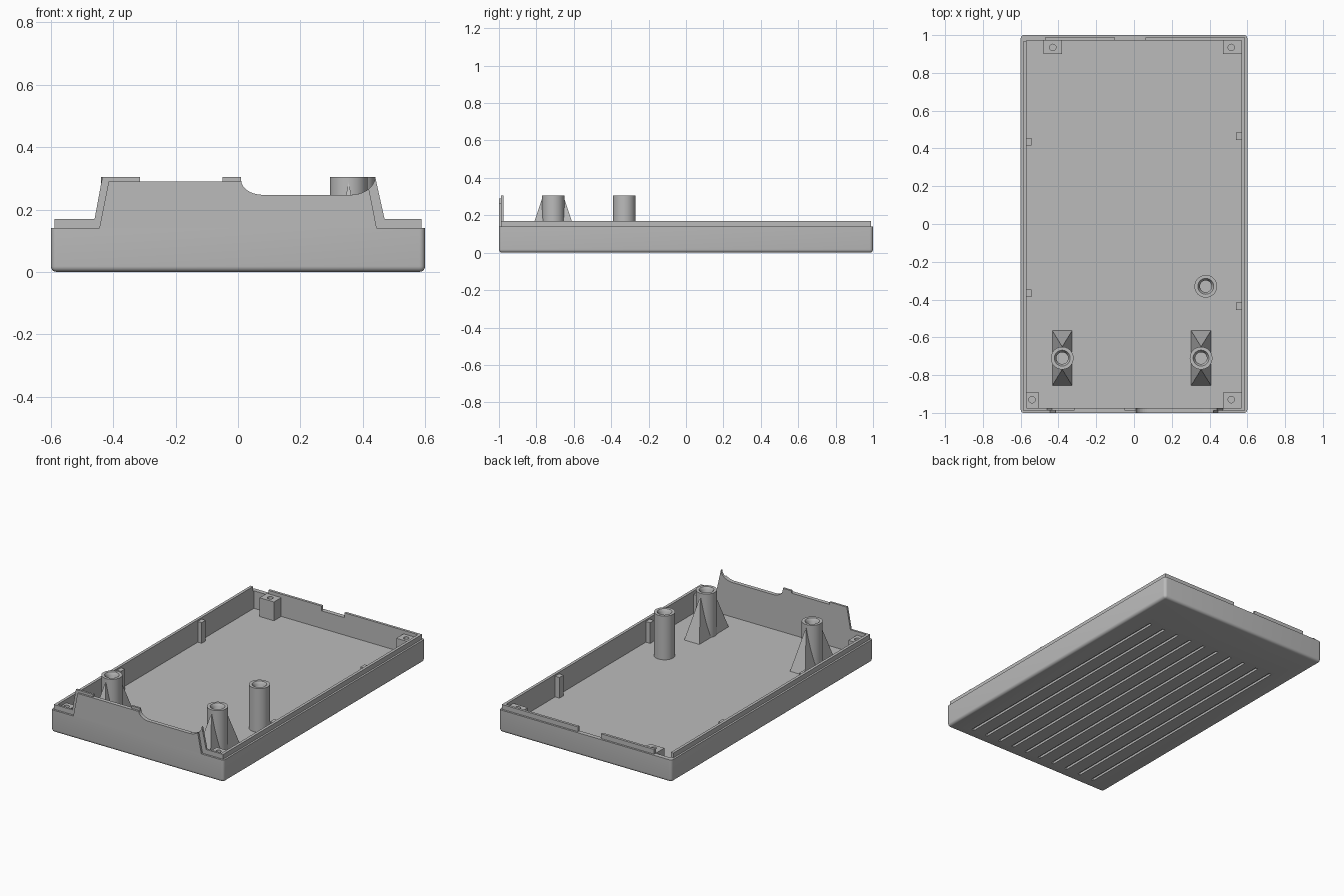
import bpy, bmesh, math
from mathutils import Matrix

if "Cube" in bpy.data.objects:
    bpy.data.objects.remove(bpy.data.objects["Cube"])

gray = bpy.data.materials.new("plain_gray")
gray.diffuse_color = (0.5, 0.5, 0.5, 1)
gray.use_nodes = True
gray.node_tree.nodes["Principled BSDF"].inputs["Base Color"].default_value = gray.diffuse_color


def finish(name, bm, smooth=False):
    bmesh.ops.recalc_face_normals(bm, faces=bm.faces)
    me = bpy.data.meshes.new(name)
    bm.to_mesh(me)
    bm.free()
    me.materials.append(gray)
    ob = bpy.data.objects.new(name, me)
    bpy.context.collection.objects.link(ob)
    if smooth:
        select(ob)
        bpy.ops.object.shade_smooth_by_angle(angle=math.radians(35))
    return ob


def select(ob):
    bpy.ops.object.select_all(action='DESELECT')
    ob.select_set(True)
    bpy.context.view_layer.objects.active = ob


def add_box(bm, x0, x1, y0, y1, z0, z1):
    m = Matrix.Translation(((x0 + x1) / 2, (y0 + y1) / 2, (z0 + z1) / 2)) \
        @ Matrix.Diagonal((x1 - x0, y1 - y0, z1 - z0, 1))
    return bmesh.ops.create_cube(bm, size=1, matrix=m)


def box(name, *dims):
    bm = bmesh.new()
    add_box(bm, *dims)
    return finish(name, bm)


def cylinder(name, x, y, r, z0, z1, n=32):
    bm = bmesh.new()
    bmesh.ops.create_cone(bm, cap_ends=True, segments=n, radius1=r, radius2=r, depth=z1 - z0,
                          matrix=Matrix.Translation((x, y, (z0 + z1) / 2)))
    return finish(name, bm)


def cut(ob, cutter):
    mod = ob.modifiers.new("cut", 'BOOLEAN')
    mod.operation, mod.solver, mod.object = 'DIFFERENCE', 'EXACT', cutter
    select(ob)
    bpy.ops.object.modifier_apply(modifier="cut")
    bpy.data.objects.remove(cutter)


def panel(name, pts, y0, y1):
    # x/z outline extruded along y
    bm = bmesh.new()
    f = bm.faces.new([bm.verts.new((x, y0, z)) for x, z in pts])
    ext = bmesh.ops.extrude_face_region(bm, geom=[f])
    bmesh.ops.translate(bm, vec=(0, y1 - y0, 0),
                        verts=[v for v in ext["geom"] if isinstance(v, bmesh.types.BMVert)])
    if not f.is_valid or len(f.link_loops if hasattr(f, "link_loops") else f.loops) == 0:
        bm.faces.ensure_lookup_table()
    # make sure the front cap is present
    bmesh.ops.holes_fill(bm, edges=[e for e in bm.edges if e.is_boundary], sides=0)
    return finish(name, bm)


# Tray shell with rounded bottom and corners
bm = bmesh.new()
add_box(bm, -.6, .6, -1, 1, 0, .14)
edges = [e for e in bm.edges if min(v.co.z for v in e.verts) < .01]
bmesh.ops.bevel(bm, geom=edges, offset=.018, segments=5, profile=.5, affect='EDGES')
tray = finish("tray", bm)
cut(tray, box("cavity", -.57, .57, -.975, .972, .03, .3))

# Grooves on the underside
bm = bmesh.new()
for i in range(10):
    x = -.459 + i * .102
    add_box(bm, x - .009, x + .009, -.93, .70, -.05, .014)
cut(tray, finish("grooves", bm))
select(tray)
bpy.ops.object.shade_smooth_by_angle(angle=math.radians(35))

# Raised inner lip
box("lip_left", -.588, -.57, -.975, .965, .14, .17)
box("lip_right", .57, .588, -.975, .988, .14, .17)
box("lip_back_left", -.47, -.10, .972, .988, .14, .17)
box("lip_back_right", .06, .57, .972, .988, .14, .17)

# Front panel: outer skin and taller inner layer, both with the scooped dip
N = 10
dip_left = [(.08 - .07 * math.cos(a), .295 - .048 * math.sin(a))
            for a in (i * math.pi / 2 / N for i in range(N + 1))]


def dip_right(xmax):
    top = math.asin(min(1, (xmax - .36) / .08))
    return [(.36 + .08 * math.sin(a), .305 - .058 * math.cos(a))
            for a in (i * top / N for i in range(N + 1))]


panel("front_panel_outer",
      [(-.445, .14), (-.415, .29), (.01, .29)] + dip_left[1:] + dip_right(.42) + [(.445, .14)],
      -1, -.988)
panel("front_panel_inner",
      [(-.588, .14), (-.588, .17), (-.46, .17), (-.435, .305), (-.315, .305), (-.315, .29),
       (-.05, .29), (-.05, .305), (.01, .305)] + dip_left + dip_right(.44)
      + [(.47, .17), (.588, .17), (.588, .14)], -.988, -.975)

# Corner screw posts
for name, x0, x1, y0, y1, hx, hy in (
        ("back_left", -.48, -.38, .90, .973, -.43, .935),
        ("back_right", .47, .571, .90, .973, .515, .935),
        ("front_left", -.571, -.505, -.976, -.89, -.54, -.93),
        ("front_right", .475, .571, -.976, -.89, .515, -.93)):
    post = box("corner_post_" + name, x0, x1, y0, y1, .028, .148)
    cut(post, cylinder("hole", hx, hy, .017, .07, .3, 20))

# Small ribs on the side walls
for i, (x, y) in enumerate(((-.558, .435), (-.558, -.367), (.555, .465), (.555, -.435))):
    box(f"wall_rib_{i + 1}", x - .015, x + .015, y - .02, y + .02, .028, .16)

# Tall hollow pillars, turned from a profile
pillars = ((.38, -.33, False), (.355, -.71, True), (-.38, -.71, True))
profile = [(.06, .028), (.06, .305), (.042, .305), (.031, .288), (.031, .06), (0, .06)]
for i, (px, py, braced) in enumerate(pillars):
    bm = bmesh.new()
    vs = [bm.verts.new((r, 0, z)) for r, z in profile]
    es = [bm.edges.new(p) for p in zip(vs, vs[1:])]
    bmesh.ops.spin(bm, geom=vs + es, cent=(0, 0, 0), axis=(0, 0, 1),
                   angle=2 * math.pi, steps=40)
    bmesh.ops.remove_doubles(bm, verts=bm.verts, dist=1e-5)
    bmesh.ops.translate(bm, vec=(px, py, 0), verts=bm.verts)
    finish(f"pillar_{i + 1}", bm, True)
    if braced:
        # Hipped brace at the pillar foot
        bm = bmesh.new()
        pts = [(sx * .053, sy * .146, .028) for sx in (-1, 1) for sy in (-1, 1)]
        pts += [(0, -.06, .288), (0, .06, .288)]
        for p in pts:
            bm.verts.new((px + p[0], py + p[1], p[2]))
        bmesh.ops.convex_hull(bm, input=bm.verts)
        brace = finish(f"pillar_brace_{i}", bm)
        cut(brace, cylinder("core", px, py, .045, 0, .4))
